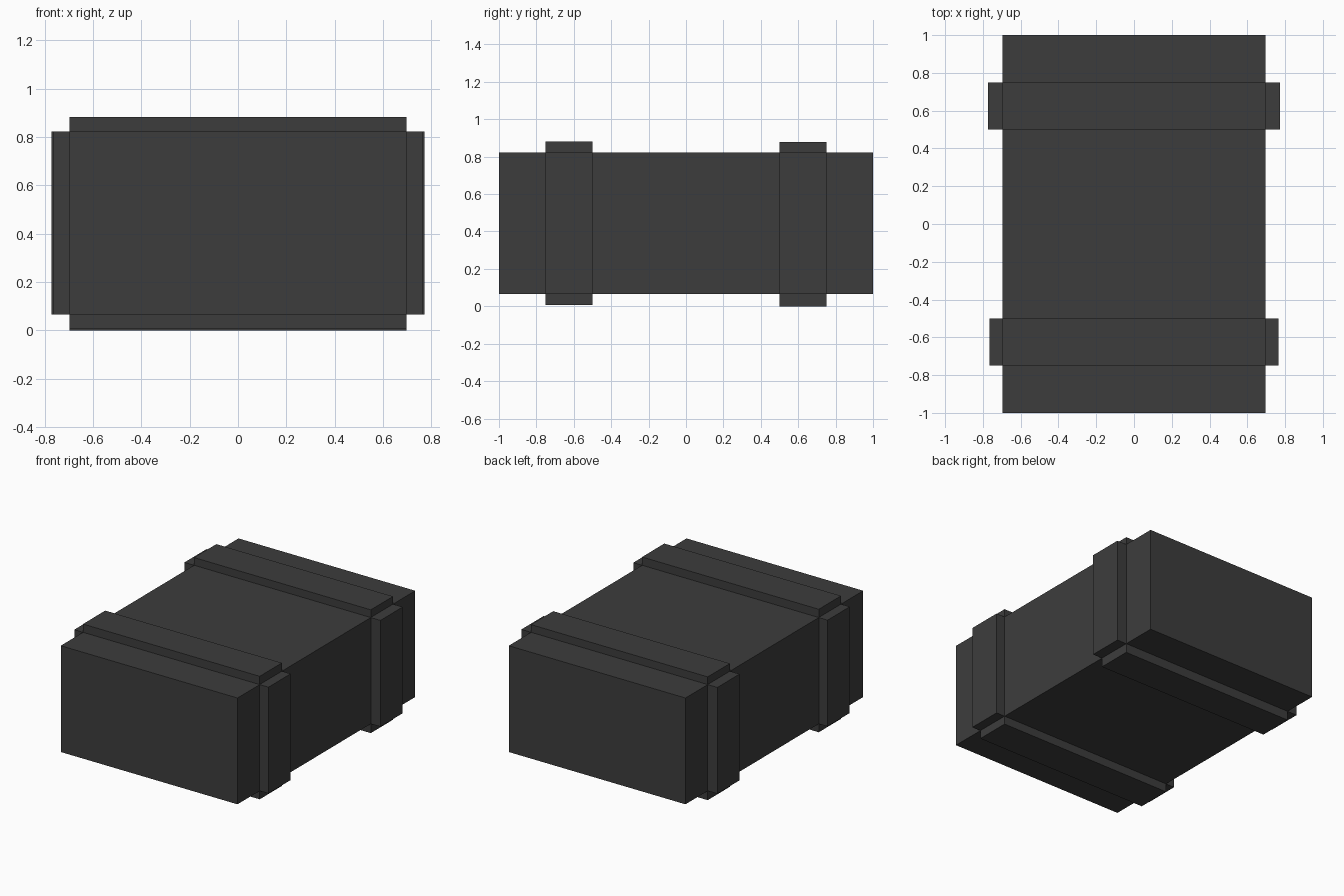
import bpy

if "Cube" in bpy.data.objects:
    bpy.data.objects.remove(bpy.data.objects["Cube"])

# One flat dark grey for the whole crate
grey = bpy.data.materials.new("dark_grey")
grey.diffuse_color = (0.046, 0.046, 0.046, 1)
grey.use_nodes = True
grey.node_tree.nodes["Principled BSDF"].inputs["Base Color"].default_value = grey.diffuse_color


def box(name, lo, hi):
    """Axis-aligned box between two corners."""
    bpy.ops.mesh.primitive_cube_add(size=1, location=[(a + b) / 2 for a, b in zip(lo, hi)])
    ob = bpy.context.object
    ob.name = name
    ob.scale = [b - a for a, b in zip(lo, hi)]
    bpy.ops.object.transform_apply(location=False, rotation=False, scale=True)
    ob.data.materials.append(grey)
    return ob


HX, Z0, Z1 = 0.696, 0.066, 0.823   # body half width, bottom and top

# Crate body
box("crate_body", (-HX, -1, Z0), (HX, 1, Z1))

# Two bands of slats around the body: y range, outer half width, bottom, top
bands = [("front", -0.75, -0.50, 0.765, 0.006, 0.882),
         ("back", 0.50, 0.75, 0.772, 0.0, 0.878)]
for name, y0, y1, ox, bottom, top in bands:
    box(name + "_top_slat", (-HX, y0, Z1), (HX, y1, top))
    box(name + "_bottom_slat", (-HX, y0, bottom), (HX, y1, Z0))
    box(name + "_right_slat", (HX, y0, Z0), (ox, y1, Z1))
    box(name + "_left_slat", (-ox, y0, Z0), (-HX, y1, Z1))
